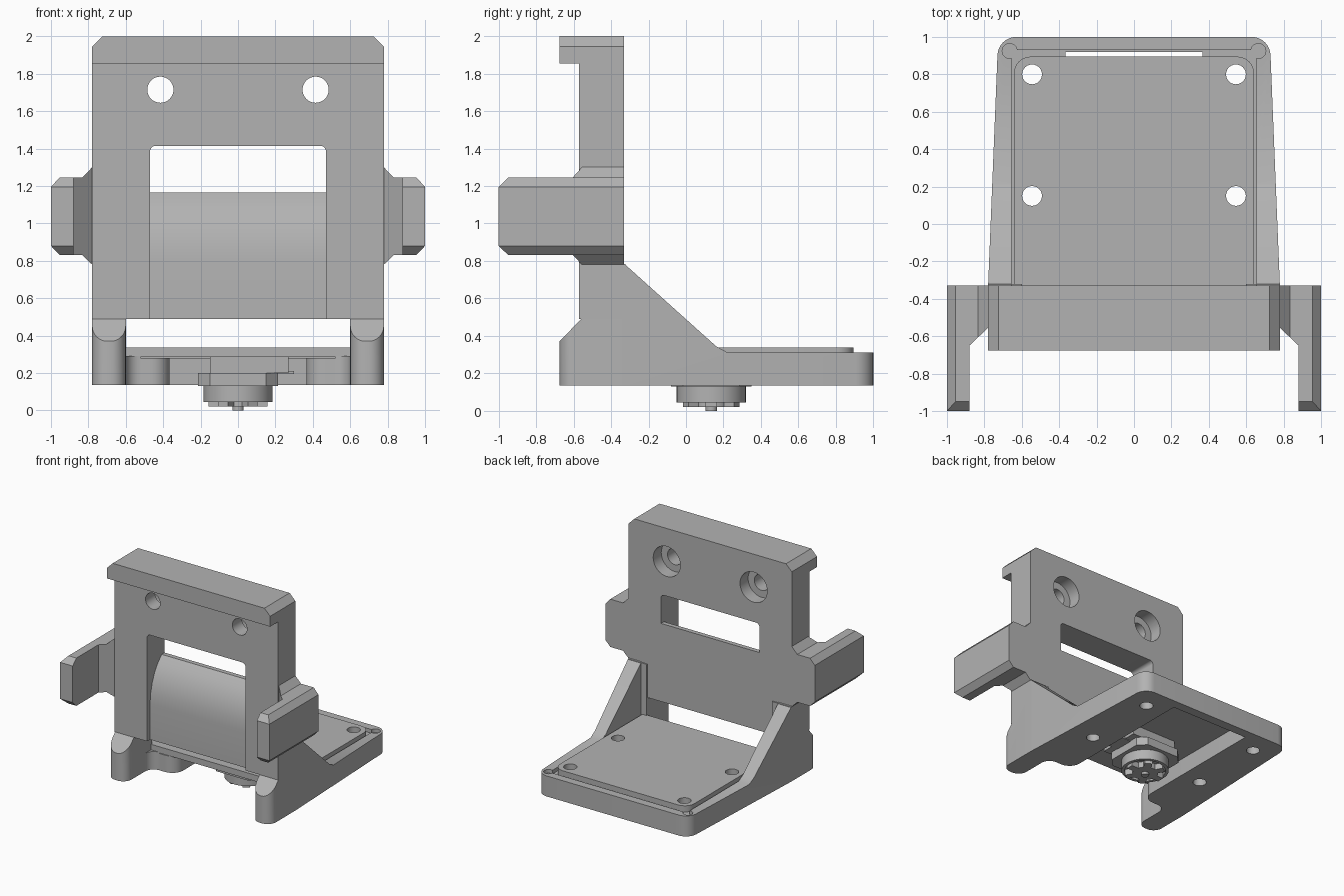
import bpy, bmesh, math
from mathutils import Vector

if "Cube" in bpy.data.objects:
    bpy.data.objects.remove(bpy.data.objects["Cube"], do_unlink=True)

grey = bpy.data.materials.new("plain grey")
grey.use_nodes = True
grey.diffuse_color = (0.45, 0.45, 0.45, 1)
grey.node_tree.nodes["Principled BSDF"].inputs["Base Color"].default_value = (0.45, 0.45, 0.45, 1)


def prism(name, pts, axis, a, b):
    """Extrude a 2D profile along an axis from a to b."""
    def place(p, d):
        return {"x": (d, p[0], p[1]), "y": (p[0], d, p[1]), "z": (p[0], p[1], d)}[axis]
    bm = bmesh.new()
    low = [bm.verts.new(place(p, a)) for p in pts]
    high = [bm.verts.new(place(p, b)) for p in pts]
    bm.faces.new(low)
    bm.faces.new(high)
    n = len(pts)
    for i in range(n):
        j = (i + 1) % n
        bm.faces.new((low[i], low[j], high[j], high[i]))
    bmesh.ops.recalc_face_normals(bm, faces=bm.faces)
    mesh = bpy.data.meshes.new(name)
    bm.to_mesh(mesh)
    bm.free()
    mesh.materials.append(grey)
    ob = bpy.data.objects.new(name, mesh)
    bpy.context.collection.objects.link(ob)
    return ob


def arc(cx, cy, r, start, end, n=8):
    angles = [math.radians(start + (end - start) * i / n) for i in range(n + 1)]
    return [(cx + r * math.cos(t), cy + r * math.sin(t)) for t in angles]


def disc(name, x, y, r, axis, a, b, n=32):
    return prism(name, arc(x, y, r, 0, 360 - 360 / n, n - 1), axis, a, b)


def rect(x0, x1, y0, y1):
    return [(x0, y0), (x1, y0), (x1, y1), (x0, y1)]


def combine(ob, others, operation="DIFFERENCE"):
    """Apply booleans and discard the cutters."""
    for cutter in others:
        mod = ob.modifiers.new("cut", "BOOLEAN")
        mod.operation, mod.solver, mod.object = operation, "EXACT", cutter
        bpy.context.view_layer.update()
        deps = bpy.context.evaluated_depsgraph_get()
        mesh = bpy.data.meshes.new_from_object(ob.evaluated_get(deps))
        ob.modifiers.clear()
        ob.data = mesh
        bpy.data.objects.remove(cutter, do_unlink=True)
    return ob


def smooth(ob):
    bpy.ops.object.select_all(action="DESELECT")
    ob.select_set(True)
    bpy.context.view_layer.objects.active = ob
    bpy.ops.object.shade_smooth_by_angle(angle=math.radians(30))


def both(pts):
    """Close a right-hand profile with its mirror image."""
    return pts + [(-x, y) for x, y in reversed(pts)]


BACK = -0.33

# Upright plate with a top lip, window and counterbored holes
plate = prism("back_plate", both([(0.78, 0.49), (0.78, 1.945), (0.725, 2)]), "y", -0.675, BACK)
cuts = [prism("lip_cut", rect(-1, 1, 0.3, 1.855), "y", -0.9, -0.57),
        prism("window_cut", both([(0.47, 0.3)] + arc(0.44, 1.385, 0.03, 0, 90)), "y", -0.9, 0)]
for s in (1, -1):
    cuts.append(disc("bolt_hole", 0.415 * s, 1.715, 0.07, "y", -0.9, 0))
    cuts.append(disc("counterbore", 0.415 * s, 1.715, 0.13, "y", -0.44, 0))
combine(plate, cuts)

# Curved bridge across the lower window
bridge = prism("curved_bridge", [(BACK, 0.49), (-0.53, 0.49), (-0.53, 0.8), (-0.52, 0.89),
               (-0.5, 0.97), (-0.465, 1.05), (-0.42, 1.115), (-0.37, 1.165), (BACK, 1.165)],
               "x", -0.475, 0.475)

# Base tray with sloping side gussets
outline = both([(0.78, BACK)] + arc(0.63, 0.9, 0.1, 2, 90))
base = prism("base_tray", outline, "z", 0.135, 0.9)
side = prism("side_shape", [(BACK, 0.1), (BACK, 0.785), (0.16, 0.345), (0.22, 0.312),
                            (1.1, 0.312), (1.1, 0.1)], "x", -1, 1)
combine(base, [side], "INTERSECT")
under = [(0.365, 0.92)] + arc(0.465, -0.23, 0.1, 180, 270) + [(0.465, -0.5)]
cuts = [prism("tray_cut", rect(-0.655, 0.655, -0.5, 0.93), "z", 0.28, 1),
        prism("under_cut", both(under), "z", 0, 0.29)]
holes = [(x, y) for x in (-0.545, 0.545) for y in (0.15, 0.8)]
cuts += [disc("screw_hole", x, y, 0.053, "z", 0, 1, 24) for x, y in holes]
cuts += [disc("corner_hole", 0.665 * s, 0.925, 0.04, "z", 0.28, 1, 20) for s in (1, -1)]
combine(base, cuts)

# Raised floor panel in the tray
panel = prism("floor_panel", both([(0.642, BACK)] + arc(0.552, 0.805, 0.09, 0, 90)), "z", 0.285, 0.338)
combine(panel, [disc("screw_hole", x, y, 0.053, "z", 0, 1, 24) for x, y in holes])

parts = [plate, bridge, base, panel]
for s, word in ((1, "left"), (-1, "right")):
    def flip(pts):
        return [(x * s, y) for x, y in pts]

    # Front leg with rounded corners and a sloping top
    foot = arc(0.68, -0.595, 0.08, 180, 270) + arc(0.7, -0.595, 0.08, 270, 360)
    leg = prism(word + "_front_leg", flip(foot + [(0.78, -0.32), (0.6, -0.32)]), "z", 0.135, 0.8)
    slope = [(-0.68, 0.1), (-0.68, 0.365), (-0.56, 0.49), (-0.56, 0.78), (-0.3, 0.78), (-0.3, 0.1)]
    combine(leg, [prism("slope", slope, "x", -1, 1)], "INTERSECT")
    fillet = [(0.62, -0.31), (0.62, -0.41)] + arc(0.52, -0.41, 0.08, 0, 90) + [(0.52, -0.31)]
    parts += [leg, prism(word + "_leg_fillet", flip(fillet), "z", 0.135, 0.29)]

    # Hooked side arm, chamfered on its outer edges
    front = [(0.7, 1.3), (0.78, 1.3), (0.833, 1.245), (0.955, 1.245), (1, 1.195),
             (1, 0.88), (0.955, 0.832), (0.833, 0.832), (0.78, 0.78), (0.7, 0.78)]
    plan = [(0.7, BACK), (1, BACK), (1, -1), (0.88, -1), (0.88, -0.65), (0.78, -0.555), (0.7, -0.555)]
    profile = [(-1, 0.88), (-1, 1.195), (-0.95, 1.245), (-0.89, 1.31), (0, 1.31),
               (0, 0.77), (-0.89, 0.77), (-0.95, 0.832)]
    arm = prism(word + "_side_arm", flip(front), "y", -1.1, BACK)
    combine(arm, [prism("plan", flip(plan), "z", 0, 2), prism("profile", profile, "x", -2, 2)],
            "INTERSECT")
    parts.append(arm)

# Small unit mounted under the tray
CY = 0.135
octagon = both([(0.15, CY - 0.215), (0.215, CY - 0.15), (0.215, CY + 0.15), (0.15, CY + 0.215)])
prism("mount_plate", octagon, "z", 0.13, 0.2)
prism("mount_block", rect(-0.15, 0.27, CY - 0.18, CY + 0.18), "z", 0.2, 0.287)
prism("mount_tab", rect(0.1, 0.3, CY - 0.08, CY + 0.08), "z", 0.195, 0.21)
ring = disc("round_housing", 0, CY, 0.185, "z", 0.045, 0.14, 40)
combine(ring, [disc("cup", 0, CY, 0.16, "z", 0, 0.07, 40)])
hub = disc("hub", 0, CY, 0.1, "z", 0.02, 0.08)
tip = disc("hub_tip", 0, CY, 0.03, "z", 0, 0.03, 16)
for i in range(6):
    spoke = prism("hub_spoke", rect(0.08, 0.158, -0.03, 0.03), "z", 0.02, 0.075)
    spoke.location = Vector((0, CY, 0))
    spoke.rotation_euler.z = math.radians(60 * i)
parts += [ring, hub, tip]

for ob in parts:
    smooth(ob)
